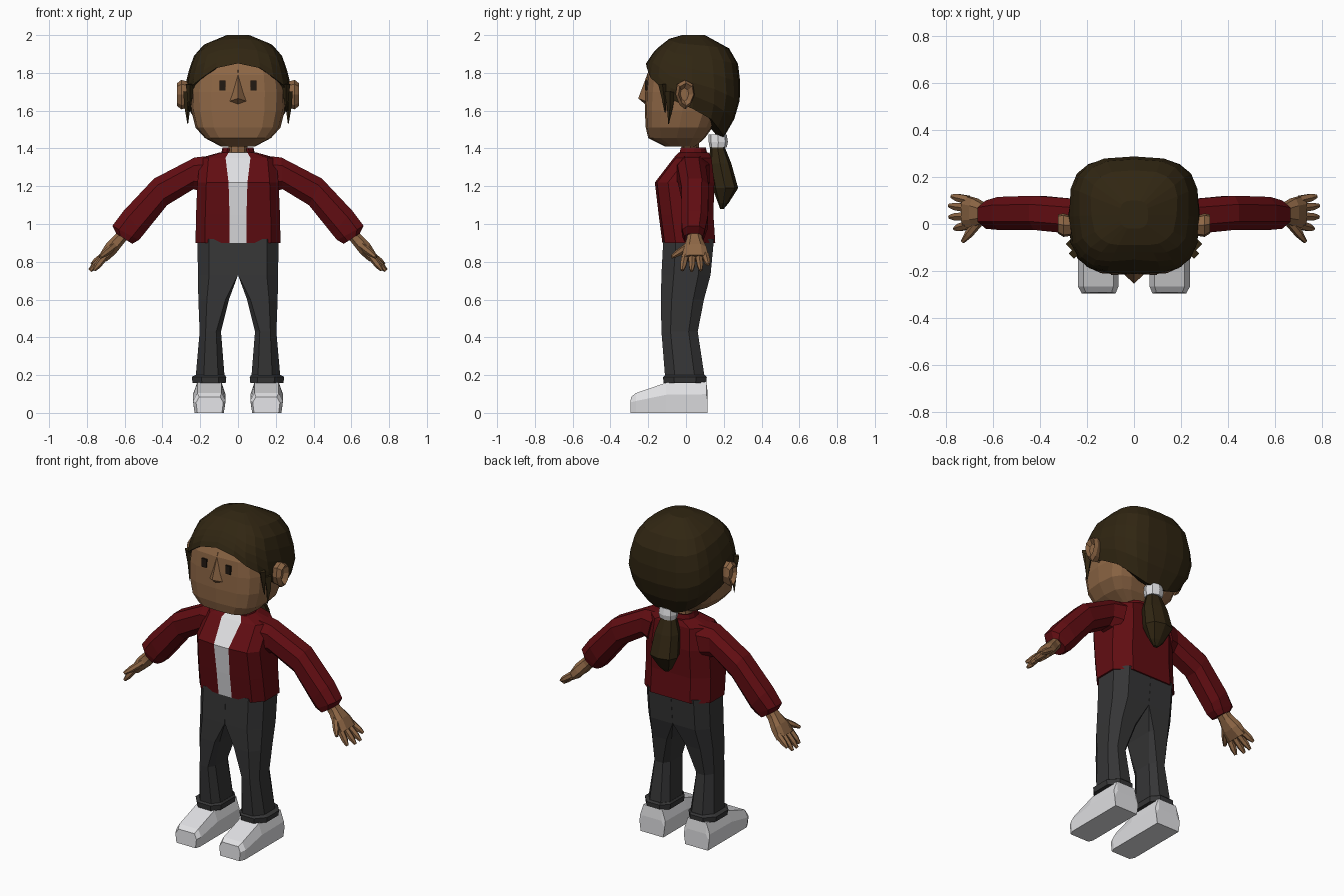
import bpy, bmesh, math
from mathutils import Vector

if "Cube" in bpy.data.objects:
    bpy.data.objects.remove(bpy.data.objects["Cube"])


def material(name, rgb):
    m = bpy.data.materials.new(name)
    m.diffuse_color = (*rgb, 1)
    m.use_nodes = True
    m.node_tree.nodes["Principled BSDF"].inputs["Base Color"].default_value = m.diffuse_color
    return m


SKIN = material("skin", (0.27, 0.135, 0.06))
HAIR = material("dark_hair", (0.03, 0.019, 0.006))
RED = material("red_cloth", (0.12, 0.004, 0.006))
GREY = material("charcoal_cloth", (0.036, 0.036, 0.037))
WHITE = material("white", (0.75, 0.75, 0.77))
DARK = material("eye_brown", (0.016, 0.010, 0.006))


def finish(name, bm, mats, mirror=False):
    bmesh.ops.remove_doubles(bm, verts=bm.verts, dist=0.0005)
    bmesh.ops.recalc_face_normals(bm, faces=bm.faces)
    me = bpy.data.meshes.new(name)
    bm.to_mesh(me)
    bm.free()
    for m in mats:
        me.materials.append(m)
    ob = bpy.data.objects.new(name, me)
    bpy.context.collection.objects.link(ob)
    if mirror:
        ob.modifiers.new("mirror", "MIRROR").use_mirror_merge = False
    return ob


def loft(name, rings, mats, mirror=False, closed=True, caps=True, rule=None):
    """Skin a list of equal-length point rings."""
    bm = bmesh.new()
    rows = [[bm.verts.new(p) for p in r] for r in rings]
    n = len(rows[0])
    for a, b in zip(rows, rows[1:]):
        for i in range(n if closed else n - 1):
            j = (i + 1) % n
            bm.faces.new((a[i], a[j], b[j], b[i]))
    if caps:
        bm.faces.new(rows[0])
        bm.faces.new(rows[-1])
    if rule:
        for f in bm.faces:
            f.material_index = rule(f.calc_center_median())
    return finish(name, bm, mats, mirror)


def hull(name, pts, mat, mirror=False):
    bm = bmesh.new()
    for p in pts:
        bm.verts.new(p)
    bmesh.ops.convex_hull(bm, input=bm.verts)
    return finish(name, bm, [mat], mirror)


def tube(name, pts, radii, mat, sides=6, mirror=False):
    pts = [Vector(p) for p in pts]
    d = (pts[-1] - pts[0]).normalized()
    u = d.cross(Vector((0, 1, 0))).normalized()
    v = d.cross(u)
    rings = []
    for p, r in zip(pts, radii):
        rings.append([p + r * (u * math.cos(t) + v * math.sin(t))
                      for t in (math.tau * k / sides for k in range(sides))])
    return loft(name, rings, [mat], mirror)


def oval(z, rx, yf, yb, ang, n):
    """Point on a squared oval; angle is measured from the front."""
    s, c = math.sin(ang), math.cos(ang)
    x = math.copysign(abs(s) ** (2 / n), s) * rx
    y = -math.copysign(abs(c) ** (2 / n), c) * (yb - yf) / 2 + (yf + yb) / 2
    return (x, y, z)


def ovals(rows, count, n):
    return [[oval(*r, math.tau * k / count, n) for k in range(count)] for r in rows]


def limb_ring(top, bot, y0, y1, c=0.25):
    """Chamfered section between an upper and a lower outline point (x, z)."""
    out = []
    for s, t in ((0, c), (0, 1 - c), (c, 1), (1 - c, 1), (1, 1 - c), (1, c), (1 - c, 0), (c, 0)):
        out.append((top[0] + (bot[0] - top[0]) * s, y0 + (y1 - y0) * t,
                    top[1] + (bot[1] - top[1]) * s))
    return out


def table(rows, z):
    """Linear interpolation in rows sorted by first value."""
    for a, b in zip(rows, rows[1:]):
        if z <= b[0]:
            t = max(0, (z - a[0]) / (b[0] - a[0]))
            return [p + (q - p) * t for p, q in zip(a[1:], b[1:])]
    return list(rows[-1][1:])


# Head and neck
loft("head", ovals([(1.41, .09, -.11, .05), (1.455, .175, -.20, .10), (1.51, .225, -.213, .14),
                    (1.60, .247, -.218, .18), (1.70, .25, -.215, .21), (1.79, .24, -.206, .22),
                    (1.88, .20, -.165, .2)], 16, 3.4), [SKIN])
loft("neck", ovals([(1.32, .05, -.025, .07), (1.46, .05, -.025, .07)], 8, 2), [SKIN])
hull("nose", [(0, -.195, 1.82), (.058, -.2, 1.645), (-.058, -.2, 1.645),
              (0, -.253, 1.665), (0, -.205, 1.625)], SKIN)
hull("eye", [(x, y, z) for x in (.066, .098) for y in (-.216, -.205) for z in (1.708, 1.76)],
     DARK, True)
loft("ear", [[(x, cy + ry * math.cos(t) * (1 + .25 * math.sin(t)), 1.685 + rz * math.sin(t))
              for t in (math.tau * k / 8 for k in range(8))]
             for x, cy, ry, rz in ((.235, -.01, .035, .06), (.30, -.005, .05, .078),
                                   (.323, .0, .04, .06), (.30, -.008, .022, .035))],
     [SKIN], True)

# Hair cap: columns run from a varying hairline up to the crown
shape = [(1.43, .12, -.19, .17), (1.47, .17, -.19, .212), (1.58, .255, -.2, .268),
         (1.68, .28, -.218, .29), (1.75, .276, -.224, .287), (1.85, .25, -.212, .275),
         (1.92, .22, -.165, .24), (1.98, .14, -.09, .165), (2.0, .06, -.02, .10)]
hairline = [(0, 1.85), (18, 1.825), (36, 1.775), (54, 1.735), (72, 1.66), (90, 1.61),
            (108, 1.555), (126, 1.51), (144, 1.48), (162, 1.462), (180, 1.458)]
rings = []
for t in (-1, 0, .18, .36, .54, .72, .87, 1):
    ring = []
    for k in range(20):
        deg = 18 * k
        rim = table(hairline, min(deg, 360 - deg))[0]
        z = rim + (2.0 - rim) * max(t, 0)
        x, y, z = oval(z, *table(shape, z), math.radians(deg), 3)
        if t < 0:  # underside folded in towards the head
            x, y, z = x * .75, .03 + (y - .03) * .75, z + .015
        ring.append((x, y, z))
    rings.append(ring)
loft("hair", rings, [HAIR])
tube("side_lock", [(.262, -.085, 1.70), (.268, -.085, 1.62), (.266, -.092, 1.53)],
     [.028, .016, .002], HAIR, 4, True)
tube("thin_lock", [(.255, -.125, 1.74), (.255, -.115, 1.66), (.258, -.11, 1.59)],
     [.022, .012, .002], HAIR, 4, True)

# Ponytail with its band
loft("hair_band", ovals([(1.405, .05, .125, .215), (1.435, .055, .12, .222),
                         (1.475, .05, .12, .215)], 8, 2.4), [WHITE])
loft("ponytail", ovals([(1.42, .04, .13, .20), (1.32, .075, .12, .24), (1.19, .088, .14, .276),
                        (1.11, .045, .17, .225), (1.08, .015, .18, .20)], 8, 2.4), [HAIR])

# Jacket body with the shirt showing in the open front
rings = []
for z, ws, rx, yf, yb in ((.90, .045, .225, -.125, .155), (1.05, .045, .222, -.145, .145),
                          (1.22, .05, .215, -.165, .15), (1.35, .066, .2, -.065, .135),
                          (1.378, .05, .10, -.04, .12)):
    half = [(ws, yf, z), (max(rx * .78, ws + .01), yf + .012, z), (rx, yf + .07, z),
            (rx, yb - .07, z), (rx * .6, yb, z)]
    rings.append(half + [(-x, y, h) for x, y, h in reversed(half)])
loft("jacket", rings, [RED, WHITE],
     rule=lambda c: 1 if abs(c.x) < .01 and c.y < -.03 and c.z > .92 else 0)
arc = [math.radians(38 + 284 * k / 10) for k in range(11)]
collar = loft("collar", [[oval(z, rx, yf, yb, a, 2.4) for a in arc] for z, rx, yf, yb in
                         ((1.34, .098, -.06, .12), (1.405, .082, -.04, .105))],
              [RED], closed=False, caps=False)
collar.modifiers.new("thickness", "SOLIDIFY").thickness = .015

# Sleeves
loft("sleeve", [limb_ring(*r) for r in (
    ((.14, 1.362), (.19, 1.17), -.05, .125), ((.23, 1.352), (.235, 1.185), -.045, .105),
    ((.445, 1.24), (.375, 1.10), -.025, .12), ((.605, 1.07), (.50, .945), -.025, .115),
    ((.665, .99), (.525, .915), -.02, .10), ((.645, .95), (.56, .895), -.01, .09))],
    [RED], True)

# Hands
loft("palm", [limb_ring(*r) for r in (
    ((.62, .975), (.575, .935), .01, .08), ((.657, .937), (.612, .888), .005, .085),
    ((.70, .893), (.65, .84), -.012, .108), ((.735, .835), (.695, .802), -.02, .12))],
    [SKIN], True)
for name, base, tip in (("index_finger", (.705, -.005, .83), (.762, -.02, .755)),
                        ("middle_finger", (.708, .032, .83), (.783, .03, .752)),
                        ("ring_finger", (.708, .068, .83), (.785, .078, .755)),
                        ("little_finger", (.705, .102, .835), (.775, .118, .785)),
                        ("thumb", (.655, .015, .885), (.728, -.075, .825))):
    b, t = Vector(base), Vector(tip)
    tube(name, [b, b.lerp(t, .65), t], [.021, .018, .009], SKIN, 6, True)


# Trousers
def leg_ring(z, x0, x1, y0, y1, inner):
    a, b, w = .28 * (x1 - x0), .25 * (y1 - y0), x1 - x0
    i, j = a * inner, b * inner
    return [(x0 + i, y0, z), (x1 - a, y0, z), (x1, y0 + b, z), (x1, y1 - b, z),
            (x1 - a, y1, z), (x0 + i, y1, z), (x0, y1 - j, z), (x0, y0 + j, z)]


loft("trouser_leg", [leg_ring(*r) for r in (
    (.92, 0, .215, -.12, .148, .01), (.73, 0, .212, -.13, .13, .01),
    (.60, .048, .21, -.133, .095, .4), (.43, .09, .203, -.13, .062, .8),
    (.18, .07, .225, -.11, .10, .8))], [GREY], True)
loft("trouser_cuff", [leg_ring(*r) for r in (
    (.158, .065, .24, -.118, .108, .8), (.19, .062, .245, -.122, .11, .8),
    (.2, .07, .225, -.11, .1, .8))], [GREY], True)

# Shoes: sections from heel to toe
loft("shoe", [[(.075, y, 0), (.23, y, 0), (.238, y, h * .6), (.215, y, h), (.088, y, h),
               (.066, y, h * .6)]
              for y, h in ((.115, .10), (.108, .165), (-.105, .16), (-.265, .105))]
     + [[(.085, -.295, 0), (.215, -.295, 0), (.222, -.295, .055), (.205, -.29, .085),
         (.095, -.29, .085), (.078, -.295, .055)]], [WHITE], True)
